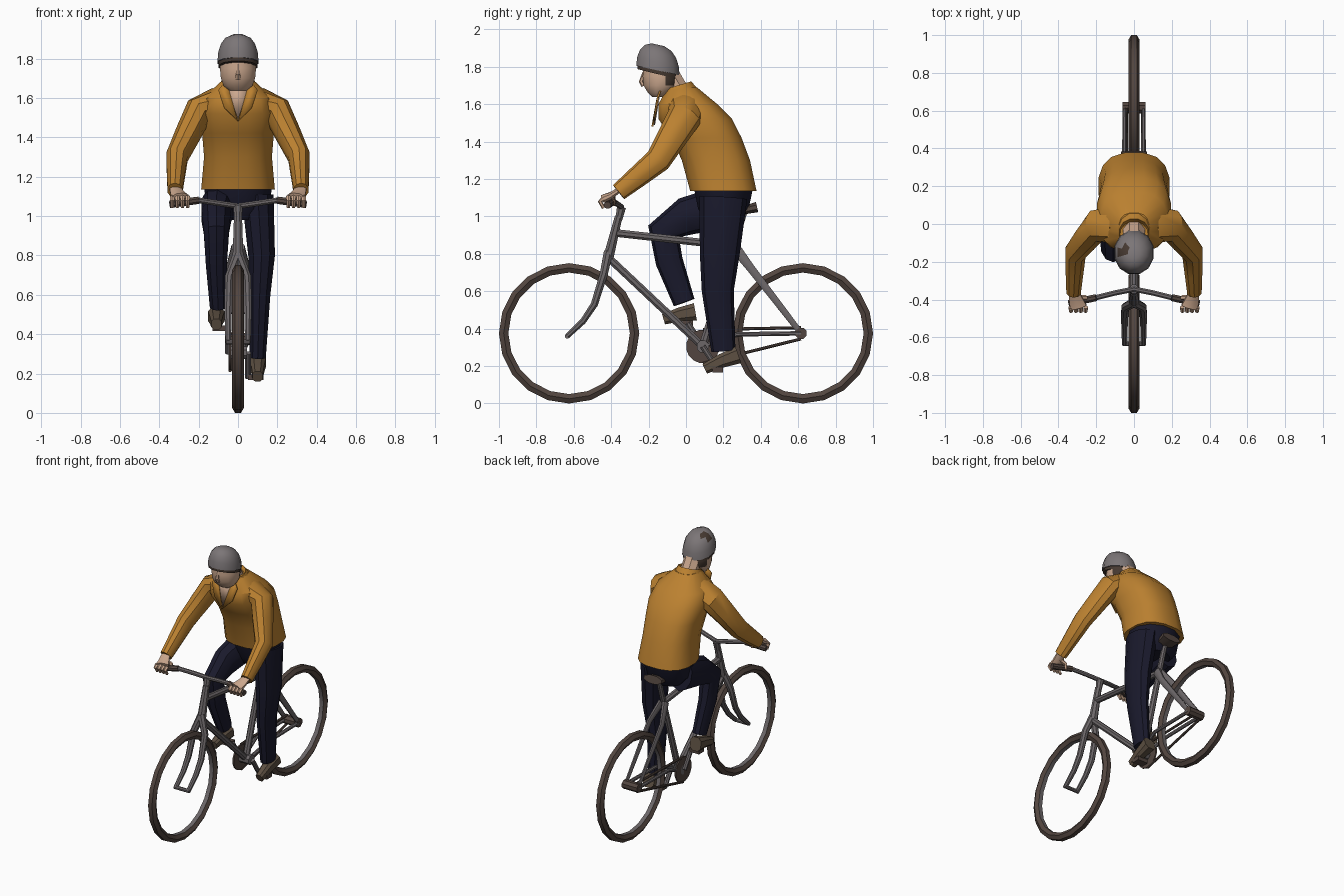
import bpy, bmesh, math
from mathutils import Vector

if "Cube" in bpy.data.objects:
    bpy.data.objects.remove(bpy.data.objects["Cube"])


def material(name, *rgb):
    mat = bpy.data.materials.new(name)
    mat.use_nodes = True
    mat.diffuse_color = (*rgb, 1)
    mat.node_tree.nodes["Principled BSDF"].inputs["Base Color"].default_value = (*rgb, 1)
    return mat


ORANGE = material("orange jacket", .5, .22, .03)
NAVY = material("dark navy cloth", .01, .01, .025)
GREY = material("grey metal", .15, .135, .14)
RUBBER = material("brown rubber", .085, .06, .05)
SKIN = material("skin", .6, .39, .27)
LEATHER = material("brown leather", .11, .08, .055)
HELMET = material("helmet grey", .2, .18, .185)
HAIR = material("dark brown hair", .06, .04, .03)

ACROSS, UP = Vector((1, 0, 0)), Vector((0, 0, 1))
SIDES = (("left", 1), ("right", -1))


def finish(name, bm, materials, rule=None, smooth=True):
    bmesh.ops.recalc_face_normals(bm, faces=bm.faces)
    for face in bm.faces:
        face.smooth = smooth
        if rule:
            face.material_index = int(rule(face.calc_center_median()))
    mesh = bpy.data.meshes.new(name)
    bm.to_mesh(mesh)
    bm.free()
    for mat in materials:
        mesh.materials.append(mat)
    part = bpy.data.objects.new(name, mesh)
    bpy.context.collection.objects.link(part)
    return part


def skin_rings(name, rings, materials, rule=None, closed=False):
    """Bridge a row of point rings, capping the ends unless the row is closed."""
    bm = bmesh.new()
    rows = [[bm.verts.new(point) for point in ring] for ring in rings]
    pairs = list(zip(rows, rows[1:]))
    if closed:
        pairs.append((rows[-1], rows[0]))
    else:
        bm.faces.new(rows[0])
        bm.faces.new(rows[-1])
    for lower, upper in pairs:
        for j in range(len(lower)):
            bm.faces.new((lower[j - 1], lower[j], upper[j], upper[j - 1]))
    return finish(name, bm, materials, rule)


def oval(count, power):
    """Unit outline; a power below one makes it boxier."""
    for i in range(count):
        angle = math.tau * (i + .5) / count
        c, s = math.cos(angle), math.sin(angle)
        yield math.copysign(abs(c) ** power, c), math.copysign(abs(s) ** power, s)


def tube(name, path, mat, start, end=None, flat=1, sides=8, ref=ACROSS, power=1):
    """Sweep an oval along a path, tapering from start to end radius."""
    path = [Vector(point) for point in path]
    end = end or start
    last = len(path) - 1
    rings = []
    for i, point in enumerate(path):
        along = (path[min(i + 1, last)] - path[max(i - 1, 0)]).normalized()
        u = (ref - along * ref.dot(along)).normalized()
        v = along.cross(u) * flat
        radius = start + (end - start) * i / last
        rings.append([point + (u * c + v * s) * radius for c, s in oval(sides, power)])
    return skin_rings(name, rings, [mat])


def stack(name, layers, materials, sides=12, power=1, tilt=0, rule=None):
    """Loft level ovals given as (height, centre y, half width, half depth)."""
    rings = [[(c * wide, y + s * deep, z + tilt * s * deep) for c, s in oval(sides, power)]
             for z, y, wide, deep in layers]
    return skin_rings(name, rings, materials, rule)


def plate(name, points, mat):
    bm = bmesh.new()
    bm.faces.new([bm.verts.new(point) for point in points])
    part = finish(name, bm, [mat], smooth=False)
    solid = part.modifiers.new("thickness", "SOLIDIFY")
    solid.thickness, solid.offset = .009, 0


def mirror(sign, *points):
    return [Vector((sign * x, y, z)) for x, y, z in points]


# Wheels: faceted tyre with a grey inner rim
for label, sign in (("front", -1), ("rear", 1)):
    axle_y, axle_z = sign * .625, .375
    rings = []
    for i in range(20):
        turn = math.tau * i / 20
        section = [(.03 * math.cos(a), .35 + .029 * math.sin(a))
                   for a in (math.tau * k / 6 for k in range(6))]
        rings.append([(x, axle_y + r * math.sin(turn), axle_z + r * math.cos(turn)) for x, r in section])
    skin_rings(label + "_wheel", rings, [RUBBER, GREY], closed=True,
               rule=lambda c: math.hypot(c.y - axle_y, c.z - axle_z) < .33)

# Bicycle frame
crank = Vector((0, .09, .305))
hub = Vector((0, .615, .375))
fork_end = Vector((0, -.635, .36))
head_top = Vector((0, -.36, 1))
head_low = Vector((0, -.415, .78))
clamp = Vector((0, -.345, 1.05))
saddle_post = Vector((0, .31, 1.02))
seat_joint = crank.lerp(saddle_post, .75)
tube("head_tube", [head_top, head_low], GREY, .022, .03)
tube("top_tube", [head_top.lerp(head_low, .4), seat_joint], GREY, .022)
tube("down_tube", [head_low, crank], GREY, .022)
tube("seat_tube", [crank, saddle_post], GREY, .024, .018)
tube("stem", [head_top - UP * .02, clamp], GREY, .02, .026)
for name, centre, radius, half, mat, count in (
        ("bottom_bracket", crank, .035, ACROSS * .045, GREY, 8),
        ("front_axle", fork_end, .013, ACROSS * .06, GREY, 8),
        ("rear_hub", hub, .032, ACROSS * .06, RUBBER, 8),
        ("chainring", crank - ACROSS * .04, .09, ACROSS * .005, RUBBER, 16)):
    tube(name, [centre - half, centre + half], mat, radius, sides=count, ref=UP)
tube("saddle", [(0, .12, 1.02), (0, .25, 1.02), (0, .38, 1.05)], RUBBER, .025, .075, flat=.4)

for name, way in (("chain_top", UP), ("chain_bottom", -UP)):
    tube(name, [crank + way * .09 - ACROSS * .04, hub + way * .03 - ACROSS * .04], RUBBER, .009)

for side, sign in SIDES:
    out = ACROSS * sign * .05
    tube(side + "_fork_blade", [head_low + UP * .03, *mirror(sign, (.045, -.44, .69), (.05, -.49, .53),
         (.05, -.55, .44)), fork_end + out], GREY, .026, .015)
    tube(side + "_seat_stay", [seat_joint + out * .3, seat_joint.lerp(hub, .25) + out, hub + out],
         GREY, .02, .01, flat=1.6)
    tube(side + "_chain_stay", [crank + out * .4, crank.lerp(hub, .35) + out + UP * .04, hub + out], GREY, .013)
    # Handlebar and grip
    bend, neck, tip = mirror(sign, (.1, -.365, 1.065), (.2, -.39, 1.08), (.345, -.42, 1.06))
    tube(side + "_handlebar", [clamp, bend, neck], GREY, .015, ref=UP)
    tube(side + "_grip", [neck, tip], RUBBER, .02, ref=UP)
    # Crank arm and pedal
    foot = crank + Vector((sign * .05, sign * .08, sign * -.125))
    tube(side + "_crank_arm", [crank + out, foot], GREY, .016)
    tube(side + "_pedal", [foot, foot + out * 1.6], RUBBER, .02, flat=2, sides=4, ref=UP)

# Trousers
stack("trouser_hips", [(.98, .2, .11, .1), (1.04, .2, .165, .14), (1.16, .2, .18, .165)], [NAVY])
tube("left_trouser_leg", [(.1, .2, 1.1), (.12, .18, .8), (.11, .17, .6), (.1, .2, .28)],
     NAVY, .085, .043, flat=1.5, sides=10)
tube("right_trouser_leg", [(-.1, .2, 1.05), (-.11, 0, 1), (-.11, -.12, .92), (-.11, -.09, .76), (-.1, -.01, .54)],
     NAVY, .09, .045, flat=1.3, sides=10)

# Shoes run from heel to toe
for name, heel, toe in (("left_shoe", Vector((.1, .28, .26)), Vector((.1, .1, .185))),
                        ("right_shoe", Vector((-.11, .05, .49)), Vector((-.11, -.12, .45)))):
    arch = heel.lerp(toe, .5) + UP * .005
    tube(name, [heel, arch, toe], LEATHER, .045, .027, flat=1.1, power=.7)

# Jacket body, collar and open neck
stack("jacket_body", [(1.135, .2, .19, .18), (1.3, .16, .175, .185), (1.42, .11, .185, .19), (1.52, .05, .2, .2),
      (1.6, .01, .18, .16), (1.69, -.02, .08, .08)], [ORANGE], sides=16, power=.8)
stack("jacket_collar", [(1.65, -.03, .1, .1), (1.7, -.045, .08, .075), (1.68, -.045, .07, .06)],
      [ORANGE], tilt=.3)
plate("open_neck", [(-.06, -.14, 1.67), (0, -.17, 1.49), (.06, -.14, 1.67)], SKIN)

for side, sign in SIDES:
    plate(side + "_lapel", mirror(sign, (.06, -.13, 1.69), (.1, -.15, 1.64), (.07, -.165, 1.55),
          (0, -.18, 1.48), (.04, -.155, 1.62)), ORANGE)
    shoulder, elbow, wrist = mirror(sign, (.2, -.01, 1.53), (.31, -.15, 1.3), (.32, -.36, 1.13))
    tube(side + "_sleeve", [(sign * .1, 0, 1.57), shoulder, shoulder.lerp(elbow, .45), elbow,
         elbow.lerp(wrist, .5), wrist], ORANGE, .085, .04, flat=1.2, sides=10)
    # Hand wrapped over the grip
    knuckles = Vector((sign * .295, -.44, 1.095))
    tube(side + "_hand", [wrist + UP * .01, wrist.lerp(knuckles, .5), knuckles], SKIN, .03, .048, flat=.5)
    for i in range(4):
        root = knuckles + ACROSS * sign * (i - 1.5) * .026
        tube(f"{side}_finger_{i + 1}", [root, root + Vector((0, -.02, -.015)), root - UP * .05],
             SKIN, .014, .01, sides=6)
    thumb = knuckles + Vector((sign * -.04, .05, 0))
    tube(side + "_thumb", [wrist.lerp(knuckles, .4), thumb, thumb - UP * .04], SKIN, .016, .01, sides=6)

# Head: skin face, with hair at the back below the helmet
tube("neck", [(0, 0, 1.61), (0, -.06, 1.7), (0, -.1, 1.77)], SKIN, .062)
stack("head", [(1.638, -.15, .045, .03), (1.66, -.145, .075, .06), (1.7, -.135, .09, .095),
      (1.75, -.135, .095, .1), (1.85, -.14, .08, .085)], [SKIN, HAIR],
      rule=lambda c: c.y > -.1 and c.z > 1.71)
tube("nose", [(0, -.225, 1.77), (0, -.24, 1.72), (0, -.225, 1.7)], SKIN, .008, .016, sides=6)

# Helmet: tilted dome with a dark rim band and one dark vent
stack("helmet_rim", [(z, -.15, .102, .114) for z in (1.76, 1.78)], [HAIR], tilt=-.25)
dome = []
for i in range(5):
    rise = math.radians(20 * i)
    spread = math.cos(rise) ** .7
    dome.append((1.78 + .14 * math.sin(rise), -.15, .108 * spread, .12 * spread))
stack("helmet", dome, [HELMET, HAIR], tilt=-.22,
      rule=lambda c: 1.85 < c.z < 1.91 and -.085 < c.x < -.03 and abs(c.y + .15) < .03)

# Smooth rounded surfaces while keeping sharp folds
bpy.ops.object.select_all(action="DESELECT")
for part in bpy.context.collection.objects:
    if part.type == "MESH":
        part.select_set(True)
        bpy.context.view_layer.objects.active = part
bpy.ops.object.shade_smooth_by_angle(angle=math.radians(35))
